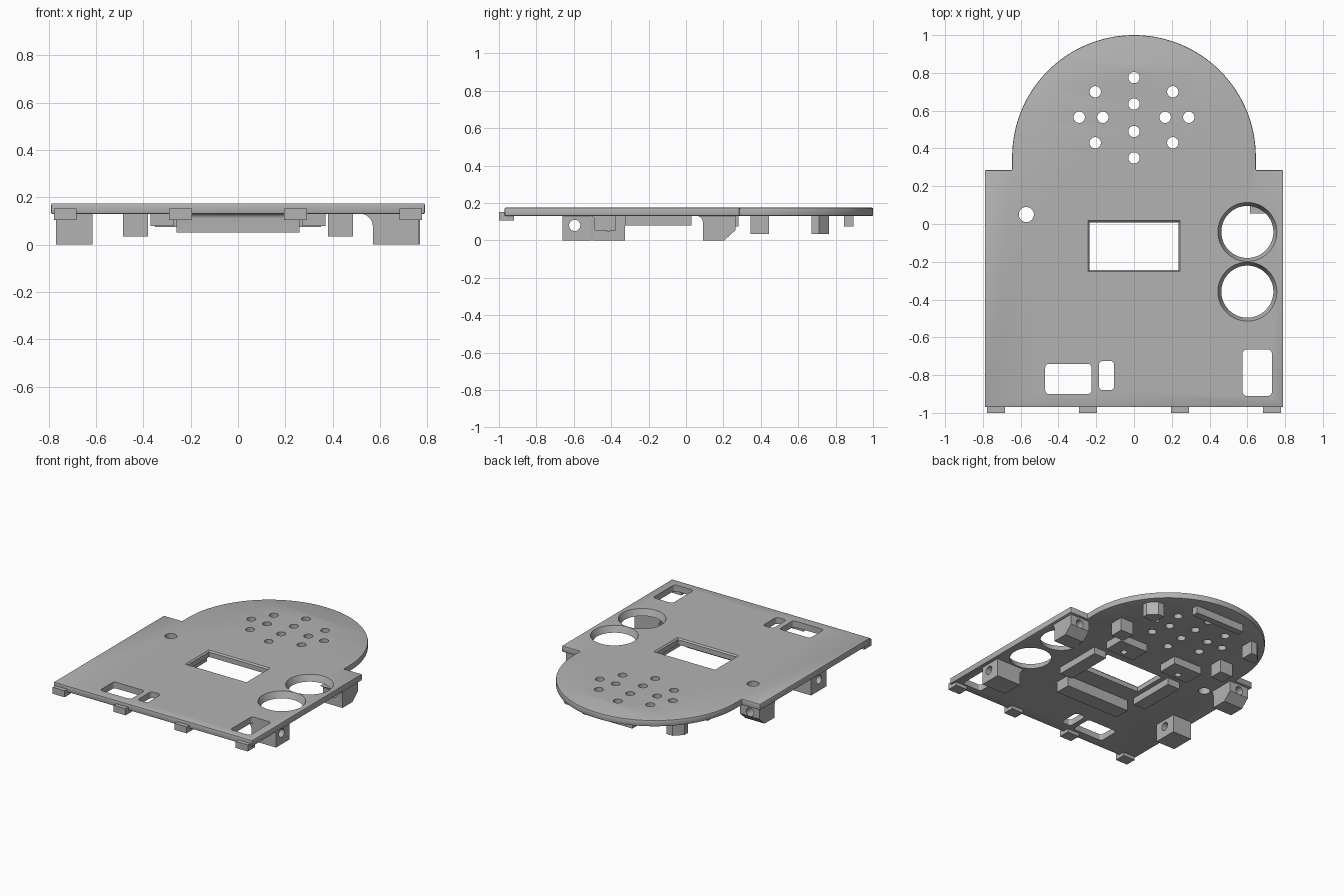
import bpy, bmesh
from math import sin, cos, pi, radians

cube = bpy.data.objects.get("Cube")
if cube:
    bpy.data.objects.remove(cube, do_unlink=True)

GREY = (0.45, 0.45, 0.45, 1)
grey = bpy.data.materials.new("plain grey")
grey.use_nodes = True
grey.diffuse_color = GREY
grey.node_tree.nodes["Principled BSDF"].inputs["Base Color"].default_value = GREY

BOTTOM, TOP = 0.13, 0.175   # panel faces
ROOT = BOTTOM + 0.001       # parts sink slightly into the panel


def arc(cx, cy, r, a0, a1, n):
    return [(cx + r * cos(radians(a0 + (a1 - a0) * i / n)),
             cy + r * sin(radians(a0 + (a1 - a0) * i / n))) for i in range(n + 1)]


def circle(cx, cy, r, n=32):
    return arc(cx, cy, r, 0, 360, n)[:-1]


def rect(x0, x1, y0, y1, r=0):
    if not r:
        return [(x0, y0), (x1, y0), (x1, y1), (x0, y1)]
    return (arc(x1 - r, y1 - r, r, 0, 90, 5) + arc(x0 + r, y1 - r, r, 90, 180, 5)
            + arc(x0 + r, y0 + r, r, 180, 270, 5) + arc(x1 - r, y0 + r, r, 270, 360, 5))


def prism(name, points, axis, lo, hi, end_points=None):
    """Extrude a profile along an axis, optionally lofting to a second profile."""
    def place(p, d):
        return {"x": (d, *p), "y": (p[0], d, p[1]), "z": (*p, d)}[axis]
    bm = bmesh.new()
    a = [bm.verts.new(place(p, lo)) for p in points]
    b = [bm.verts.new(place(p, hi)) for p in (end_points or points)]
    bm.faces.new(a)
    bm.faces.new(b)
    for i in range(len(a)):
        j = (i + 1) % len(a)
        bm.faces.new((a[i], a[j], b[j], b[i]))
    bmesh.ops.recalc_face_normals(bm, faces=bm.faces)
    mesh = bpy.data.meshes.new(name)
    bm.to_mesh(mesh)
    bm.free()
    mesh.materials.append(grey)
    obj = bpy.data.objects.new(name, mesh)
    bpy.context.collection.objects.link(obj)
    return obj


def activate(obj):
    bpy.ops.object.select_all(action="DESELECT")
    obj.select_set(True)
    bpy.context.view_layer.objects.active = obj


def cut(obj, cutter):
    mod = obj.modifiers.new("cut", "BOOLEAN")
    mod.operation, mod.solver, mod.object = "DIFFERENCE", "EXACT", cutter
    activate(obj)
    bpy.ops.object.modifier_apply(modifier=mod.name)
    bpy.data.objects.remove(cutter, do_unlink=True)


def smooth(obj):
    activate(obj)
    bpy.ops.object.shade_smooth_by_angle(angle=radians(30))


# Panel: rectangle with a domed top
outline = ([(-0.79, 0.285), (-0.79, -0.97), (0.79, -0.97), (0.79, 0.285), (0.645, 0.285)]
           + arc(0, 0.355, 0.645, 0, 180, 72) + [(-0.645, 0.285)])
panel = prism("panel", outline, "z", BOTTOM, TOP)
edge = panel.modifiers.new("edge", "BEVEL")
edge.width, edge.segments, edge.angle_limit = 0.006, 2, radians(60)
activate(panel)
bpy.ops.object.modifier_apply(modifier=edge.name)


def punch(points):
    cut(panel, prism("cutter", points, "z", BOTTOM - 0.05, TOP + 0.05))


# Speaker grille, small button hole, slots
for y in (0.775, 0.635, 0.49, 0.35):
    punch(circle(0, y, 0.03, 24))
for s in (-1, 1):
    for x, y in ((0.205, 0.70), (0.205, 0.43), (0.29, 0.565), (0.165, 0.565)):
        punch(circle(s * x, y, 0.03, 24))
punch(circle(-0.57, 0.05, 0.04))
for slot in ((-0.47, -0.225, -0.9, -0.74), (-0.185, -0.105, -0.88, -0.725),
             (0.575, 0.73, -0.91, -0.665)):
    punch(rect(*slot, r=0.02))

# Display window with a chamfered rim
punch(rect(-0.235, 0.235, -0.243, 0.008))
cut(panel, prism("cutter", rect(-0.231, 0.231, -0.239, 0.004), "z", TOP - 0.014, TOP + 0.004,
                 rect(-0.248, 0.248, -0.256, 0.021)))

# Two large tapered round openings
for y in (-0.042, -0.358):
    cut(panel, prism("cutter", circle(0.6, y, 0.137, 64), "z", BOTTOM - 0.002, TOP + 0.002,
                     circle(0.6, y, 0.157, 64)))
smooth(panel)

# Front edge tabs
tab = [(-1, 0.105), (-0.92, 0.105), (-0.92, ROOT), (-0.965, ROOT), (-0.965, 0.152), (-1, 0.152)]
for i, x in enumerate((-0.73, -0.243, 0.243, 0.73)):
    prism(f"front_tab_{i + 1}", tab, "x", x - 0.048, x + 0.048)

# Front screw blocks, drilled sideways
left_profile = [(0.765, ROOT), (0.765, 0), (0.57, 0)] + arc(0.515, 0.076, 0.055, 0, 90, 8)
left_block = prism("front_left_block", left_profile, "y", -0.66, -0.505)
right_block = prism("front_right_block", rect(-0.77, -0.615, 0, ROOT), "y", -0.5, -0.325)
for block, x, y in ((left_block, 0.67, -0.595), (right_block, -0.69, -0.415)):
    cut(block, prism("cutter", circle(y, 0.08, 0.03), "x", x - 0.2, x + 0.2))
    smooth(block)

# Back screw blocks, chamfered and drilled front to back
back_profile = ([(0.265, ROOT), (0.265, 0.055), (0.205, 0), (0.09, 0)]
                + arc(0.055, 0.096, 0.035, 0, 90, 8))
for side, s in (("left", 1), ("right", -1)):
    x0, x1 = sorted((s * 0.615, s * 0.77))
    block = prism(f"back_{side}_block", back_profile, "x", x0, x1)
    cut(block, prism("cutter", circle(s * 0.695, 0.085, 0.03), "y", -0.1, 0.4))
    smooth(block)

    # Speaker posts, the rear ones with a clipped outer corner
    prism(f"{side}_speaker_post", [(s * x, y) for x, y in rect(0.38, 0.485, 0.345, 0.445)],
          "z", 0.035, ROOT)
    clipped = [(0.38, 0.67), (0.485, 0.67), (0.485, 0.71), (0.43, 0.765), (0.38, 0.765)]
    prism(f"{side}_rear_speaker_post", [(s * x, y) for x, y in clipped], "z", 0.035, ROOT)

    # Display side rails and drilled mounting pads
    x0, x1 = sorted((s * 0.27, s * 0.37))
    prism(f"{side}_display_rail", rect(x0, x1, -0.325, 0.03), "z", 0.08, ROOT)
    x0, x1 = sorted((s * 0.12, s * 0.35))
    pad = prism(f"{side}_mounting_pad", rect(x0, x1, 0.13, 0.28), "z", 0.075, ROOT)
    cut(pad, prism("cutter", circle(s * 0.235, 0.175, 0.022, 24), "z", 0.05, 0.12))
    smooth(pad)

# Front display rail with a filleted root, and the rear speaker bar
rail = [(-0.375, ROOT), (-0.375, 0.052), (-0.49, 0.052)] + arc(-0.51, 0.111, 0.02, 0, 90, 6)
smooth(prism("front_display_rail", rail, "x", -0.26, 0.26))
prism("rear_speaker_bar", rect(-0.2, 0.2, 0.845, 0.895), "z", 0.075, ROOT)
